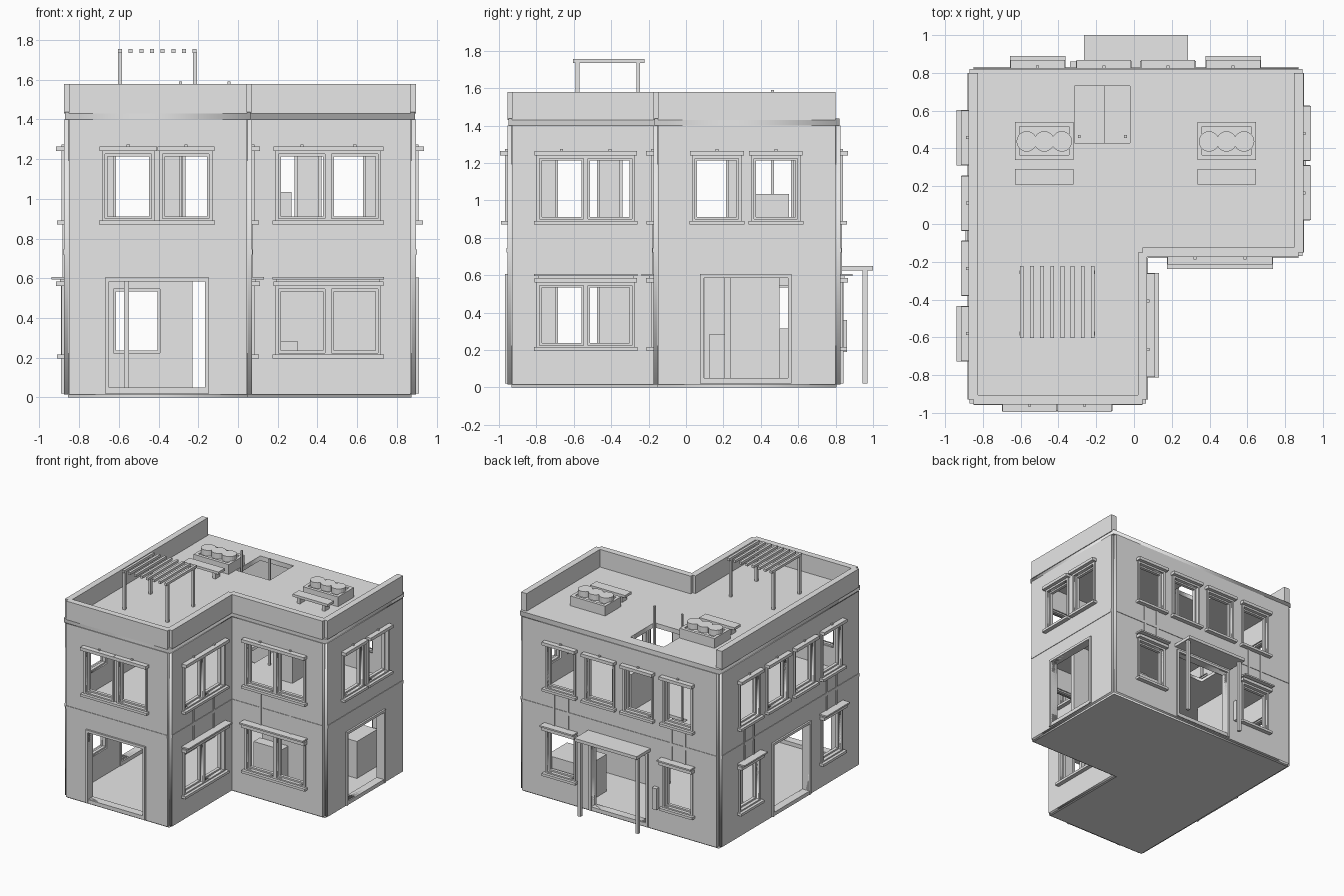
import bpy, bmesh, math
from mathutils import Vector

if "Cube" in bpy.data.objects:
    bpy.data.objects.remove(bpy.data.objects["Cube"])

mat = bpy.data.materials.new("plain_grey")
mat.diffuse_color = (0.8, 0.8, 0.8, 1)
mat.use_nodes = True
mat.node_tree.nodes["Principled BSDF"].inputs["Base Color"].default_value = mat.diffuse_color


def finish(name, bm):
    bmesh.ops.remove_doubles(bm, verts=bm.verts, dist=0.0001)
    bmesh.ops.recalc_face_normals(bm, faces=bm.faces)
    me = bpy.data.meshes.new(name)
    bm.to_mesh(me)
    bm.free()
    me.materials.append(mat)
    ob = bpy.data.objects.new(name, me)
    bpy.context.collection.objects.link(ob)
    return ob


def boxes(name, items):
    """Each item is (x0, x1, y0, y1, z0, z1)."""
    bm = bmesh.new()
    for b in items:
        lo = Vector([min(b[i], b[i + 1]) for i in (0, 2, 4)])
        hi = Vector([max(b[i], b[i + 1]) for i in (0, 2, 4)])
        part = bmesh.ops.create_cube(bm, size=1)["verts"]
        for v in part:
            v.co = Vector([lo[i] + (v.co[i] + 0.5) * (hi[i] - lo[i]) for i in range(3)])
    me_bm = bm
    bmesh.ops.recalc_face_normals(me_bm, faces=me_bm.faces)
    me = bpy.data.meshes.new(name)
    me_bm.to_mesh(me)
    me_bm.free()
    me.materials.append(mat)
    ob = bpy.data.objects.new(name, me)
    bpy.context.collection.objects.link(ob)
    return ob


def rect(a0, a1, b0, b1):
    return [(a0, b0), (a1, b0), (a1, b1), (a0, b1)]


def sheet(name, loops, d0, d1, place):
    """Filled outline with holes, extruded from d0 to d1 and placed in space."""
    cu = bpy.data.curves.new(name, 'CURVE')
    cu.dimensions = '2D'
    cu.fill_mode = 'BOTH'
    cu.extrude = abs(d1 - d0) / 2
    for loop in loops:
        sp = cu.splines.new('POLY')
        sp.points.add(len(loop) - 1)
        for p, (a, b) in zip(sp.points, loop):
            p.co = (a, b, 0, 1)
        sp.use_cyclic_u = True
    tmp = bpy.data.objects.new("outline_helper", cu)
    bpy.context.collection.objects.link(tmp)
    dg = bpy.context.evaluated_depsgraph_get()
    me = bpy.data.meshes.new_from_object(tmp.evaluated_get(dg))
    bpy.data.objects.remove(tmp)
    bm = bmesh.new()
    bm.from_mesh(me)
    bpy.data.meshes.remove(me)
    mid = (d0 + d1) / 2
    for v in bm.verts:
        v.co = place(v.co.x, v.co.y, v.co.z + mid)
    return finish(name, bm)


# Facades: axis the wall runs along, outer plane, outward sign, run, parapet
SIDES = {
    "front": ('x', -0.955, -1, -0.85, 0.045, True),
    "recess_front": ('x', -0.175, -1, 0.045, 0.87, True),
    "recess_side": ('y', 0.07, 1, -0.93, -0.15, True),
    "right": ('y', 0.897, 1, -0.15, 0.80, True),
    "back": ('x', 0.827, 1, -0.85, 0.87, False),
    "left": ('y', -0.877, -1, -0.93, 0.80, True),
}
UP, LOW = (0.90, 1.225), (0.225, 0.545)
# Window groups: list of openings, height range, awning
WINDOWS = {
    "front": [([c], UP, False) for c in (-0.553, -0.262)],
    "recess_front": [([0.322, 0.588], UP, False), ([0.322, 0.588], LOW, True)],
    "recess_side": [([-0.665, -0.407], UP, False), ([-0.665, -0.407], LOW, True)],
    "right": [([c], UP, False) for c in (0.165, 0.48)],
    "back": [([c], UP, False) for c in (-0.51, -0.16, 0.18, 0.525)]
          + [([c], LOW, True) for c in (-0.51, 0.525)],
    "left": [([c], UP, False) for c in (0.457, 0.11, -0.235, -0.58)]
          + [([c], LOW, True) for c in (0.457, -0.58)],
}
DOORS = {"front": (-0.65, -0.165), "right": (0.095, 0.545),
         "back": (-0.23, 0.25), "left": (-0.29, 0.155)}
DOOR_Z = (0.05, 0.585)
HW = 0.117  # half width of a window opening

for side, (axis, plane, sgn, r0, r1, has_parapet) in SIDES.items():
    def B(u0, u1, d0, d1, z0, z1):
        e0, e1 = plane + sgn * d0, plane + sgn * d1
        return (u0, u1, e0, e1, z0, z1) if axis == 'x' else (e0, e1, u0, u1, z0, z1)

    def place(u, z, d):
        e = plane + sgn * d
        return (u, e, z) if axis == 'x' else (e, u, z)

    def ring(u0, u1, z0, z1, w, d0, d1):
        return [B(u0 - w, u0, d0, d1, z0 - w, z1 + w), B(u1, u1 + w, d0, d1, z0 - w, z1 + w),
                B(u0, u1, d0, d1, z1, z1 + w), B(u0, u1, d0, d1, z0 - w, z0)]

    holes, frames, ledges, awnings, strips = [], [], [], [], []
    for centres, (z0, z1), awning in WINDOWS[side]:
        for c in centres:
            holes.append(rect(c - HW, c + HW, z0, z1))
            frames += ring(c - HW + 0.012, c + HW - 0.012, z0 + 0.012, z1 - 0.012, 0.012, -0.04, -0.015)
            frames += ring(c - HW, c + HW, z0, z1, 0.016, -0.05, 0.012)
        a, b = centres[0] - HW, centres[-1] + HW
        ledges.append(B(a - 0.027, b + 0.027, -0.01, 0.04, z1 + 0.015, z1 + 0.04))
        ledges.append(B(a - 0.03, b + 0.03, -0.01, 0.035, z0 - 0.03, z0 - 0.01))
        if awning:
            awnings.append(B(a - 0.03, b + 0.03, -0.01, 0.062, z1 + 0.05, z1 + 0.062))
            awnings.append(B(a - 0.01, b + 0.01, -0.01, 0.02, z1 + 0.04, z1 + 0.05))
            # paired strips linking the lower and upper windows
            offs = centres if len(centres) > 1 else [centres[0] - 0.06, centres[0] + 0.06]
            strips += [B(c - 0.009, c + 0.009, -0.01, 0.006, 0.607, 0.872) for c in offs]
        else:
            ledges += [B(c - 0.008, c + 0.008, -0.01, 0.012, z1 + 0.04, z1 + 0.05) for c in centres]
    if side in DOORS:
        a, b = DOORS[side]
        holes.append(rect(a, b, *DOOR_Z))
        w = 0.02
        boxes(side + "_door_frame", [
            B(a - w, a, -0.055, 0.014, 0.02, DOOR_Z[1] + w), B(b, b + w, -0.055, 0.014, 0.02, DOOR_Z[1] + w),
            B(a, b, -0.055, 0.014, DOOR_Z[1], DOOR_Z[1] + w), B(a, b, -0.055, 0.01, 0.02, DOOR_Z[0])])
    sheet(side + "_wall", [rect(r0, r1, 0.015, 1.40)] + holes, -0.05, 0, place)
    boxes(side + "_window_frames", frames)
    boxes(side + "_window_ledges", ledges)
    boxes(side + "_floor_band", [B(r0, r1, -0.01, 0.004, 0.72, 0.745)])
    if awnings:
        boxes(side + "_awnings", awnings)
        boxes(side + "_strips", strips)
    if has_parapet:
        boxes(side + "_parapet", [B(r0, r1, -0.05, 0, 1.43, 1.578)])


# Floors and roof share one L-shaped outline
def ell(i):
    return [(-0.877 + i, -0.955 + i), (0.07 - i, -0.955 + i), (0.07 - i, -0.175 + i),
            (0.897 - i, -0.175 + i), (0.897 - i, 0.827 - i), (-0.877 + i, 0.827 - i)]


flat = lambda x, y, z: (x, y, z)
hatch = rect(-0.315, -0.02, 0.43, 0.73)
sheet("base_slab", [ell(0.022)], 0, 0.02, flat)
sheet("upper_floor", [ell(0.04), rect(-0.315, -0.155, 0.43, 0.73)], 0.715, 0.74, flat)
sheet("roof_slab", [ell(0.006), hatch], 1.40, 1.437, flat)

# Corner posts where the wall plates meet
boxes("corner_posts", [(x - 0.012, x + 0.012, y - 0.012, y + 0.012, 0.02, 1.40)
                       for x, y in ((-0.842, -0.92), (0.036, -0.92), (0.862, -0.14),
                                    (0.862, 0.79), (-0.842, 0.79))])

# Hatch posts
boxes("hatch_posts", [(x - 0.007, x + 0.007, 0.455, 0.47, 0.74, 1.59) for x in (-0.29, -0.045)])

# Planters with round shrubs, and benches
for tag, cx in (("left", -0.475), ("right", 0.49)):
    x0, x1, y0, y1, w = cx - 0.155, cx + 0.155, 0.34, 0.54, 0.025
    boxes(tag + "_planter", [
        (x0, x0 + w, y0, y1, 1.43, 1.515), (x1 - w, x1, y0, y1, 1.43, 1.515),
        (x0 + w, x1 - w, y0, y0 + w, 1.43, 1.515), (x0 + w, x1 - w, y1 - w, y1, 1.43, 1.515),
        (x0 + w, x1 - w, y0 + w, y1 - w, 1.43, 1.505)])
    bm = bmesh.new()
    for k in (-1, 0, 1):
        ret = bmesh.ops.create_cone(bm, cap_ends=True, segments=20, radius1=0.054, radius2=0.054, depth=0.05)
        for v in ret["verts"]:
            v.co += Vector((cx + k * 0.093, 0.437, 1.525))
    finish(tag + "_shrubs", bm)
    boxes(tag + "_bench", [(x0, x1, 0.21, 0.29, 1.485, 1.505)]
          + [(cx + s * 0.11 - 0.012, cx + s * 0.11 + 0.012, 0.22, 0.28, 1.43, 1.485) for s in (-1, 1)])

# Pergola
boxes("pergola_posts", [(x - 0.01, x + 0.01, y - 0.01, y + 0.01, 1.43, 1.737)
                        for x in (-0.595, -0.217) for y in (-0.58, -0.255)])
boxes("pergola_slats", [(-0.604 + i * 0.0537, -0.584 + i * 0.0537, -0.603, -0.222, 1.735, 1.755)
                        for i in range(8)])

# Back porch and sign board
boxes("porch_canopy", [(-0.265, 0.285, 0.82, 1.0, 0.625, 0.65)])
boxes("porch_posts", [(x - 0.012, x + 0.012, 0.945, 0.97, 0.02, 0.625) for x in (-0.245, 0.265)])
boxes("back_board", [(-0.34, -0.30, 0.82, 0.86, 0.19, 0.36)])

# Interior partitions and furniture
boxes("partitions", [(0.07, 0.80, 0.205, 0.24, 0.02, 0.715), (-0.575, -0.55, 0.1, 0.5, 0.02, 0.715)])
boxes("cabinets", [(0.05, 0.30, 0.125, 0.205, 0.02, 0.285), (0.35, 0.70, 0.5, 0.76, 0.02, 0.315),
                   (0.10, 0.27, 0.30, 0.55, 0.74, 1.035)])
